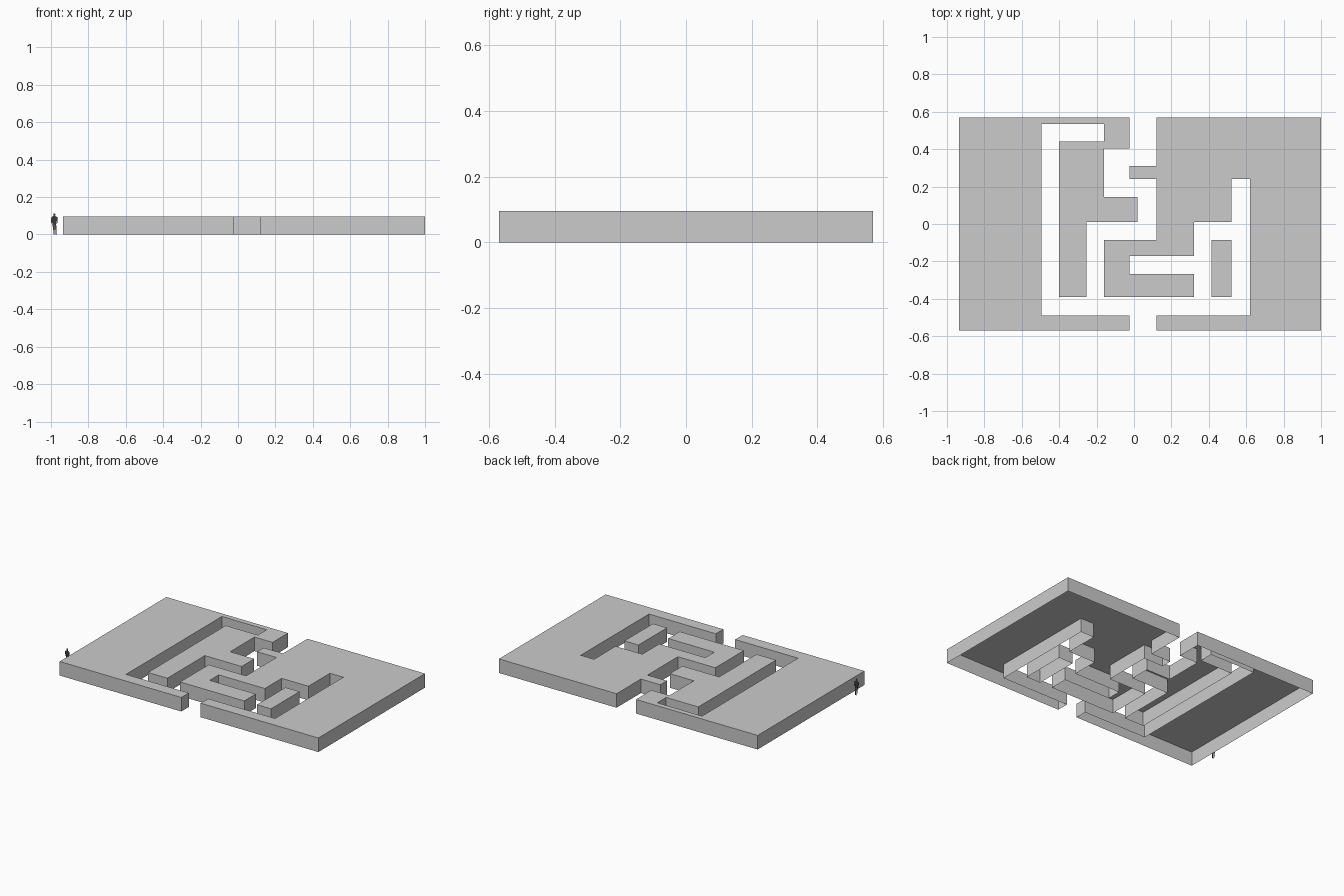
import bpy, bmesh

HEIGHT = 0.095


def make_object(name, bm):
    mesh = bpy.data.meshes.new(name)
    bm.to_mesh(mesh)
    bm.free()
    obj = bpy.data.objects.new(name, mesh)
    bpy.context.collection.objects.link(obj)
    return obj


def wall_mass(name, outline):
    """Outline is counter-clockwise: vertical sides plus a flat roof, open below."""
    bm = bmesh.new()
    low = [bm.verts.new((x, y, 0)) for x, y in outline]
    top = [bm.verts.new((x, y, HEIGHT)) for x, y in outline]
    n = len(outline)
    for i in range(n):
        j = (i + 1) % n
        bm.faces.new((low[i], low[j], top[j], top[i]))
    bm.faces.new(top)
    return make_object(name, bm)


# Left building mass, with its winding inner wing
wall_mass("left_block", [
    (-.935, -.57), (-.025, -.57), (-.025, -.49), (-.495, -.49), (-.495, .535),
    (-.16, .535), (-.16, .44), (-.4, .44), (-.4, -.39), (-.255, -.39),
    (-.255, .01), (.02, .01), (.02, .145), (-.16, .145), (-.16, .405),
    (-.025, .405), (-.025, .57), (-.935, .57)])

# Right building mass, with the hooked wing
wall_mass("right_block", [
    (.12, .57), (.12, .31), (-.025, .31), (-.025, .24), (.12, .24),
    (.12, -.085), (-.16, -.085), (-.16, -.39), (.32, -.39), (.32, -.267),
    (-.025, -.267), (-.025, -.17), (.32, -.17), (.32, .01), (.52, .01),
    (.52, .24), (.62, .24), (.62, -.49), (.12, -.49), (.12, -.57),
    (1, -.57), (1, .57)])

# Free-standing block
wall_mass("island_block", [(.415, -.39), (.52, -.39), (.52, -.085), (.415, -.085)])

# Flat cut-out scale figure
figure_parts = [
    ("figure_head", (.13, .10, .08), [
        (-.004, .099), (.004, .099), (.006, .106), (.004, .113), (-.004, .113), (-.006, .106)]),
    ("figure_torso", (.04, .04, .035), [
        (-.010, .052), (.010, .052), (.012, .075), (.017, .055), (.018, .065), (.016, .092),
        (.005, .099), (-.005, .099), (-.016, .092), (-.018, .065), (-.015, .055), (-.012, .075)]),
    ("figure_legs", (.10, .08, .06), [
        (-.010, .052), (-.006, .025), (-.004, .004), (-.005, 0), (.002, 0), (.002, .025),
        (.003, .035), (.006, .02), (.006, 0), (.014, 0), (.012, .006), (.012, .03), (.010, .052)]),
]
for name, colour, points in figure_parts:
    bm = bmesh.new()
    bm.faces.new([bm.verts.new((x - .982, -.42, z)) for x, z in points])
    obj = make_object(name, bm)
    mat = bpy.data.materials.new(name + "_colour")
    mat.diffuse_color = (*colour, 1)
    obj.data.materials.append(mat)
